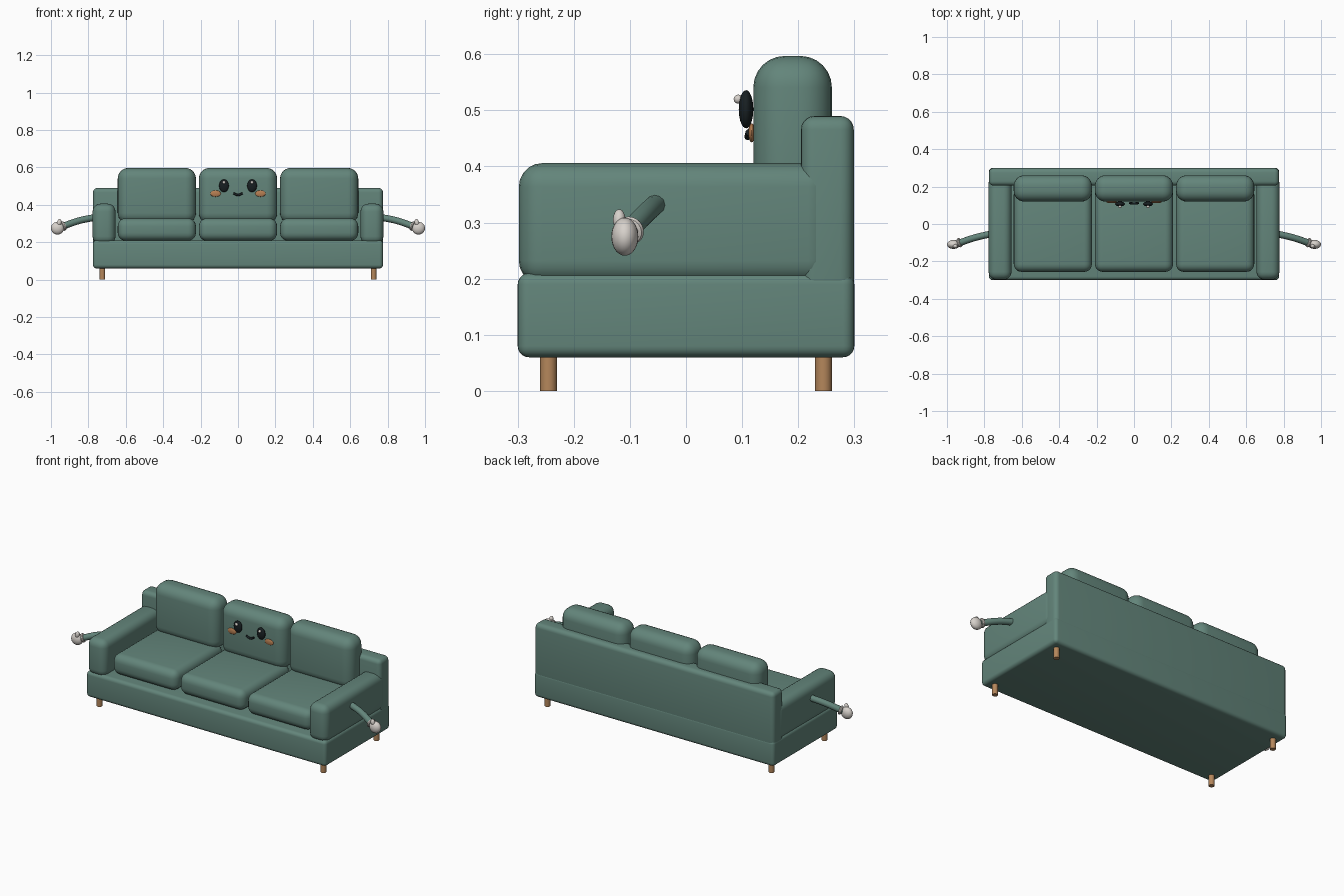
import bpy
import math
from mathutils import Vector

if "Cube" in bpy.data.objects:
    bpy.data.objects.remove(bpy.data.objects["Cube"])


def material(name, rgb):
    m = bpy.data.materials.new(name)
    m.diffuse_color = (*rgb, 1)
    m.use_nodes = True
    m.node_tree.nodes["Principled BSDF"].inputs["Base Color"].default_value = m.diffuse_color
    return m


GREEN = material("sage_fabric", (0.125, 0.235, 0.197))
WOOD = material("warm_wood", (0.46, 0.24, 0.105))
CHEEK = material("peach_blush", (0.47, 0.21, 0.085))
BLACK = material("soft_black", (0.009, 0.014, 0.016))
WHITE = material("off_white", (0.68, 0.64, 0.60))


def finish(name, mat):
    ob = bpy.context.object
    ob.name = name
    ob.data.materials.clear()
    ob.data.materials.append(mat)
    bpy.ops.object.shade_smooth_by_angle(angle=math.radians(40))
    return ob


def box(name, x, y, z, radius, mat=GREEN, segments=5):
    """Rounded box from (min, max) ranges on each axis."""
    bpy.ops.mesh.primitive_cube_add(size=1)
    ob = bpy.context.object
    for v in ob.data.vertices:
        v.co = [r[0] if c < 0 else r[1] for c, r in zip(v.co, (x, y, z))]
    bev = ob.modifiers.new("round", 'BEVEL')
    bev.width = radius
    bev.segments = segments
    bpy.ops.object.modifier_apply(modifier=bev.name)
    return finish(name, mat)


def ball(name, loc, radii, mat, rot=(0, 0, 0)):
    bpy.ops.mesh.primitive_uv_sphere_add(segments=24, ring_count=14, location=loc, rotation=rot)
    bpy.context.object.scale = radii
    return finish(name, mat)


def tube(name, points, radius, mat):
    """Round tube along a smooth path."""
    cu = bpy.data.curves.new(name, 'CURVE')
    cu.dimensions = '3D'
    cu.bevel_depth = radius
    cu.bevel_resolution = 4
    cu.use_fill_caps = True
    sp = cu.splines.new('BEZIER')
    sp.bezier_points.add(len(points) - 1)
    for p, co in zip(sp.bezier_points, points):
        p.co = co
        p.handle_left_type = p.handle_right_type = 'AUTO'
    ob = bpy.data.objects.new(name, cu)
    bpy.context.collection.objects.link(ob)
    bpy.ops.object.select_all(action='DESELECT')
    ob.select_set(True)
    bpy.context.view_layer.objects.active = ob
    bpy.ops.object.convert(target='MESH')
    return finish(name, mat)


# Sofa body
box("base", (-0.776, 0.776), (-0.30, 0.30), (0.06, 0.21), 0.02)
box("backrest", (-0.775, 0.775), (0.205, 0.299), (0.15, 0.49), 0.024)

# Seat and back cushions
for i, cx in enumerate((-0.434, 0, 0.434)):
    w = (cx - 0.209, cx + 0.209)
    box(f"seat_cushion_{i}", w, (-0.256, 0.20), (0.208, 0.328), 0.042)
    box(f"back_cushion_{i}", w, (0.12, 0.26), (0.30, 0.597), 0.056, segments=6)

for side, s in (("left", -1), ("right", 1)):
    # Armrest
    box(f"armrest_{side}", sorted((s * 0.655, s * 0.7775)), (-0.298, 0.26), (0.19, 0.406), 0.042)

    # Legs
    for end, y in (("front", -0.245), ("back", 0.245)):
        bpy.ops.mesh.primitive_cylinder_add(vertices=20, radius=0.015, depth=0.08,
                                            location=(s * 0.725, y, 0.04))
        finish(f"{end}_leg_{side}", WOOD)

    # Curved little arm with cuff, hand and thumb
    tube(f"little_arm_{side}", [(s * 0.76, -0.052, 0.334), (s * 0.85, -0.073, 0.315),
                                (s * 0.945, -0.105, 0.282)], 0.018, GREEN)
    bpy.ops.mesh.primitive_torus_add(major_radius=0.018, minor_radius=0.008,
                                     major_segments=20, minor_segments=8,
                                     location=(s * 0.933, -0.1, 0.286))
    cuff = finish(f"cuff_{side}", WHITE)
    cuff.rotation_euler = Vector((s * 0.095, -0.032, -0.033)).to_track_quat('Z', 'Y').to_euler()
    ball(f"hand_{side}", (s * 0.965, -0.109, 0.275), (0.035, 0.024, 0.034), WHITE)
    ball(f"thumb_{side}", (s * 0.956, -0.119, 0.305), (0.012, 0.011, 0.019), WHITE,
         (0, s * -0.2, 0))

    # Eye, highlight and cheek
    ball(f"eye_{side}", (s * 0.075, 0.107, 0.502), (0.026, 0.013, 0.034), BLACK)
    ball(f"eye_shine_{side}", (s * 0.075, 0.093, 0.520), (0.008, 0.008, 0.008), WHITE)
    ball(f"cheek_{side}", (s * 0.120, 0.117, 0.460), (0.028, 0.006, 0.017), CHEEK)

# Smile
tube("mouth", [(-0.024, 0.112, 0.461), (0, 0.11, 0.453), (0.024, 0.112, 0.461)], 0.006, BLACK)
